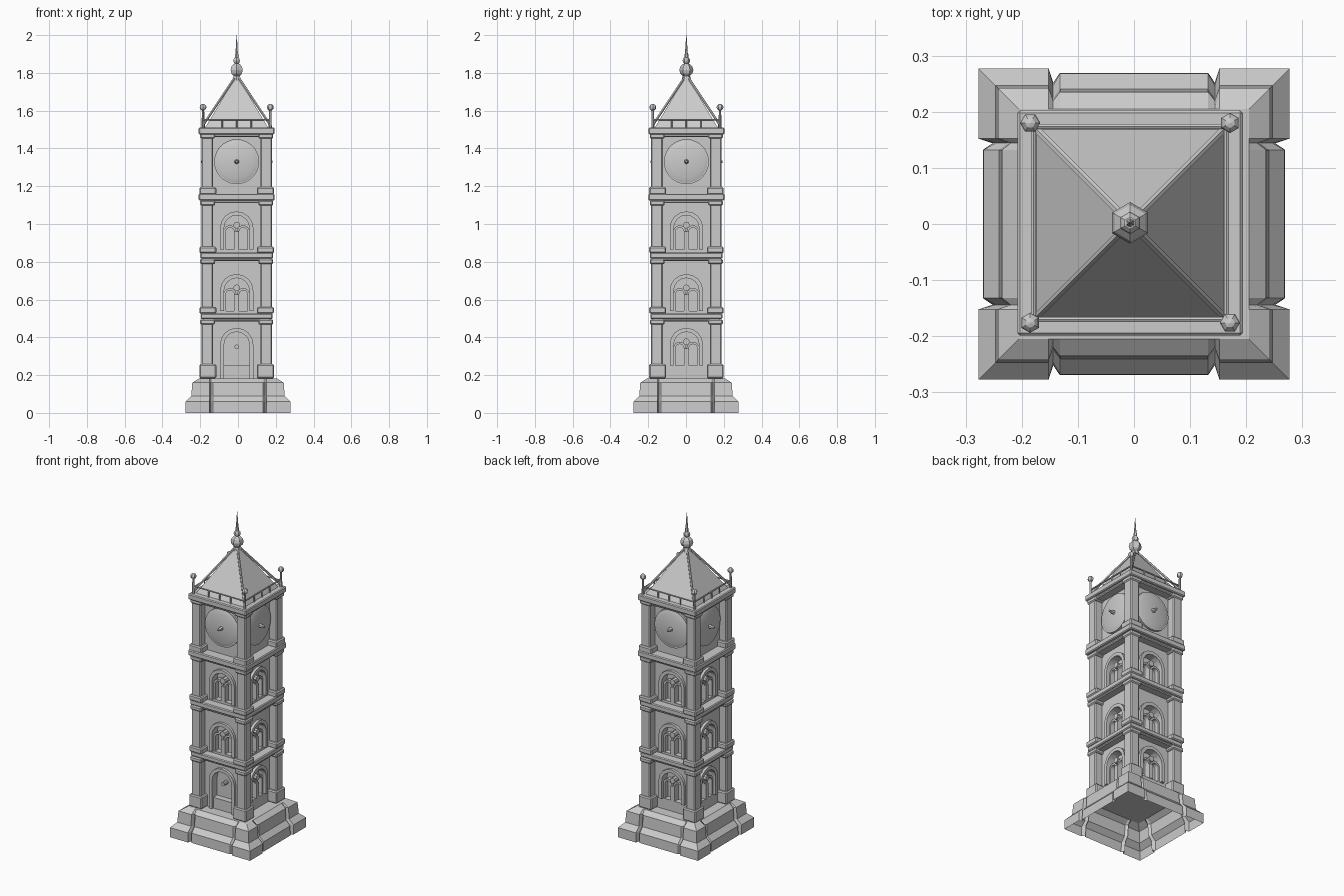
import bpy, bmesh, math
from mathutils import Matrix, Vector

if "Cube" in bpy.data.objects:
    bpy.data.objects.remove(bpy.data.objects["Cube"])

AX = Vector((-0.007, 0.002, 0))   # tower axis sits slightly off the plinth centre


def finish(name, bm, four=False, bevel=0, smooth=False, loc=AX):
    """Turn a bmesh into an object; optionally repeat it on all four sides."""
    if four:
        src = bm.verts[:] + bm.edges[:] + bm.faces[:]
        for k in (1, 2, 3):
            new = bmesh.ops.duplicate(bm, geom=src)["geom"]
            vs = [g for g in new if isinstance(g, bmesh.types.BMVert)]
            bmesh.ops.rotate(bm, verts=vs, cent=(0, 0, 0),
                             matrix=Matrix.Rotation(k * math.pi / 2, 3, 'Z'))
    bmesh.ops.recalc_face_normals(bm, faces=bm.faces[:])
    me = bpy.data.meshes.new(name)
    bm.to_mesh(me)
    bm.free()
    ob = bpy.data.objects.new(name, me)
    ob.location = loc
    bpy.context.collection.objects.link(ob)
    if bevel:
        m = ob.modifiers.new("bevel", 'BEVEL')
        m.width, m.segments = bevel, 1
    if smooth:
        bpy.ops.object.select_all(action='DESELECT')
        ob.select_set(True)
        bpy.context.view_layer.objects.active = ob
        bpy.ops.object.shade_smooth_by_angle(angle=math.radians(40))
    return ob


def box(bm, x0, x1, y0, y1, z0, z1):
    m = Matrix.Translation(((x0 + x1) / 2, (y0 + y1) / 2, (z0 + z1) / 2))
    m = m @ Matrix.Diagonal((x1 - x0, y1 - y0, z1 - z0, 1))
    bmesh.ops.create_cube(bm, size=1, matrix=m)


def rod(bm, a, b, r1, r2=None, n=6):
    a, b = Vector(a), Vector(b)
    d = b - a
    m = Matrix.Translation((a + b) / 2) @ d.to_track_quat('Z', 'Y').to_matrix().to_4x4()
    bmesh.ops.create_cone(bm, cap_ends=True, segments=n, radius1=r1,
                          radius2=r1 if r2 is None else r2, depth=d.length, matrix=m)


def ball(bm, p, r, n=6):
    bmesh.ops.create_uvsphere(bm, u_segments=n, v_segments=n, radius=r,
                              matrix=Matrix.Translation(p))


def arch_line(cx, r, z0, spring, n=8):
    arc = [(cx - r * math.cos(math.pi * i / n), spring + r * math.sin(math.pi * i / n))
           for i in range(n + 1)]
    return [(cx - r, z0)] + arc + [(cx + r, z0)]


def loft(bm, rings, closed=True):
    """Bridge a list of equal-length point rings."""
    vs = [[bm.verts.new(p) for p in ring] for ring in rings]
    n = len(vs[0])
    for a, b in zip(vs, vs[1:]):
        for i in range(n if closed else n - 1):
            j = (i + 1) % n
            bm.faces.new((a[i], a[j], b[j], b[i]))
    return vs


def arch_frame(bm, cx, ri, ro, z0, spring, y0, y1):
    i, o = arch_line(cx, ri, z0, spring), arch_line(cx, ro, z0, spring)
    sect = [[(x, y, z) for x, z in line]
            for line, y in ((i, y1), (i, y0), (o, y0), (o, y1), (i, y1))]
    vs = loft(bm, sect, closed=False)
    for e in (0, -1):
        bm.faces.new([v[e] for v in vs[:4]])
    bmesh.ops.remove_doubles(bm, verts=bm.verts[:], dist=1e-5)


# Stone plinth: open-bottomed shell with notched joints beside the corner blocks
def plinth_ring(h, z, notch):
    side = [(-h, 0), (-.152, 0), (-.144, notch), (-.132, notch * .3),
            (.132, notch * .3), (.144, notch), (.152, 0)]
    pts = []
    for k in range(4):
        rot = Matrix.Rotation(k * math.pi / 2, 3, 'Z')
        pts += [rot @ Vector((x, -h + d, z)) for x, d in side]
    return pts


bm = bmesh.new()
rings = loft(bm, [plinth_ring(*r) for r in (
    (.277, 0, .025), (.277, .06, .03), (.247, .09, .022), (.242, .16, .022), (.205, .183, 0))])
bm.faces.new(rings[-1])
finish("plinth", bm, loc=(0, 0, 0))

# Tower core
W = .137
bm = bmesh.new()
box(bm, -W, W, -W, W, .18, 1.49)
walls = finish("tower_walls", bm)

# Arched openings: (sill, top) per storey
STOREYS = [(.25, .45), (.54, .735), (.865, 1.067)]
RI, RO = .067, .088
cut = bmesh.new()
frames, tracery = bmesh.new(), bmesh.new()
for sill, top in STOREYS:
    spring = top - RO
    line = arch_line(0, RI, sill, spring)
    vs = loft(cut, [[(x, y, z) for x, z in line] for y in (-W - .02, -W + .035)])
    for ring in (vs[0], vs[-1]):
        cut.faces.new(ring)
    arch_frame(frames, 0, RI, RO, sill, spring, -W - .016, -W + .01)
    # twin lancets, mullion and boss
    for cx in (-.035, .035):
        arch_frame(tracery, cx, .022, .034, sill, spring - .02, -W + .004, -W + .033)
    box(tracery, -.013, .013, -W - .004, -W + .034, sill, spring - .02)
    rod(tracery, (0, -W - .006, spring + .015), (0, -W + .034, spring + .015), .018, n=8)
cutter = finish("opening_cutter", cut, four=True)
cutter.hide_render = True
mod = walls.modifiers.new("openings", 'BOOLEAN')
mod.operation, mod.object, mod.solver = 'DIFFERENCE', cutter, 'EXACT'
finish("window_frames", frames, four=True, smooth=True)

# The front ground-storey opening is a plain door, so drop its tracery after repeating
tr = finish("window_tracery", tracery, four=True)
bm = bmesh.new()
bm.from_mesh(tr.data)
gone = [v for v in bm.verts if v.co.z < .46 and v.co.y < -.095 and abs(v.co.x) < .08]
bmesh.ops.delete(bm, geom=gone, context='VERTS')
bm.to_mesh(tr.data)
bm.free()

# Door: jambs down to the plinth, lower leaf and boss
bm = bmesh.new()
for s in (-1, 1):
    xs = sorted((s * RI, s * RO))
    box(bm, xs[0], xs[1], -W - .016, -W + .01, .183, .25)
box(bm, -RI, RI, -W - .003, -W + .01, .183, .25)
rod(bm, (0, -W - .006, .35), (0, -W + .035, .35), .012, n=8)
finish("front_door", bm)

# Corner pillars with bases and capitals: (bottom, top, base height)
bm = bmesh.new()
for z0, z1, hb in ((.183, .495, .075), (.525, .815, .035), (.845, 1.125, .035), (1.155, 1.48, .04)):
    box(bm, -.187, -.125, -.187, -.125, z0, z1)
    box(bm, -.197, -.108, -.197, -.108, z0, z0 + hb)
    box(bm, -.193, -.115, -.193, -.115, z1 - .028, z1)
finish("corner_pillars", bm, four=True, bevel=.006)

# Ledges between storeys and below the roof
bm = bmesh.new()
for h, z0, z1 in ((.18, .485, .5), (.19, .497, .527), (.185, .805, .82), (.192, .817, .85),
                  (.185, 1.11, 1.128), (.201, 1.125, 1.16), (.188, 1.46, 1.478), (.201, 1.475, 1.51)):
    box(bm, -h, h, -h, h, z0, z1)
finish("storey_ledges", bm, bevel=.005)

# Clock dials with hubs
bm = bmesh.new()
rod(bm, (0, -W + .03, 1.33), (0, -W - .012, 1.33), .119, n=28)
rod(bm, (0, -W - .012, 1.33), (0, -W - .02, 1.33), .112, .09, n=28)
finish("clock_dials", bm, four=True, smooth=True)
bm = bmesh.new()
rod(bm, (0, -W - .015, 1.33), (0, -.19, 1.33), .014, .006)
finish("clock_hubs", bm, four=True)

# Pyramid roof with hip beams
bm = bmesh.new()
rings = loft(bm, [[(r * sx, r * sy, z) for sx, sy in ((-1, -1), (1, -1), (1, 1), (-1, 1))]
                  for r, z in ((.168, 1.508), (.002, 1.785))])
for ring in rings:
    bm.faces.new(ring)
finish("roof", bm)
bm = bmesh.new()
rod(bm, (-.173, -.173, 1.53), (0, 0, 1.79), .007)
finish("hip_beams", bm, four=True)

# Parapet rail and corner finials
bm = bmesh.new()
rod(bm, (-.172, -.172, 1.552), (.172, -.172, 1.552), .005)
for x in (-.077, 0, .077):
    rod(bm, (x, -.172, 1.505), (x, -.172, 1.555), .004)
finish("roof_railing", bm, four=True)
bm = bmesh.new()
rod(bm, (-.178, -.178, 1.505), (-.178, -.178, 1.61), .008, .006)
ball(bm, (-.178, -.178, 1.618), .018)
finish("corner_finials", bm, four=True)

# Top finial: ball, bead and spire
bm = bmesh.new()
rod(bm, (0, 0, 1.76), (0, 0, 1.79), .026, .018)
ball(bm, (0, 0, 1.815), .037)
ball(bm, (0, 0, 1.865), .02)
rod(bm, (0, 0, 1.84), (0, 0, 1.9), .011)
rod(bm, (0, 0, 1.88), (0, 0, 2.0), .009, .001)
finish("top_finial", bm)
